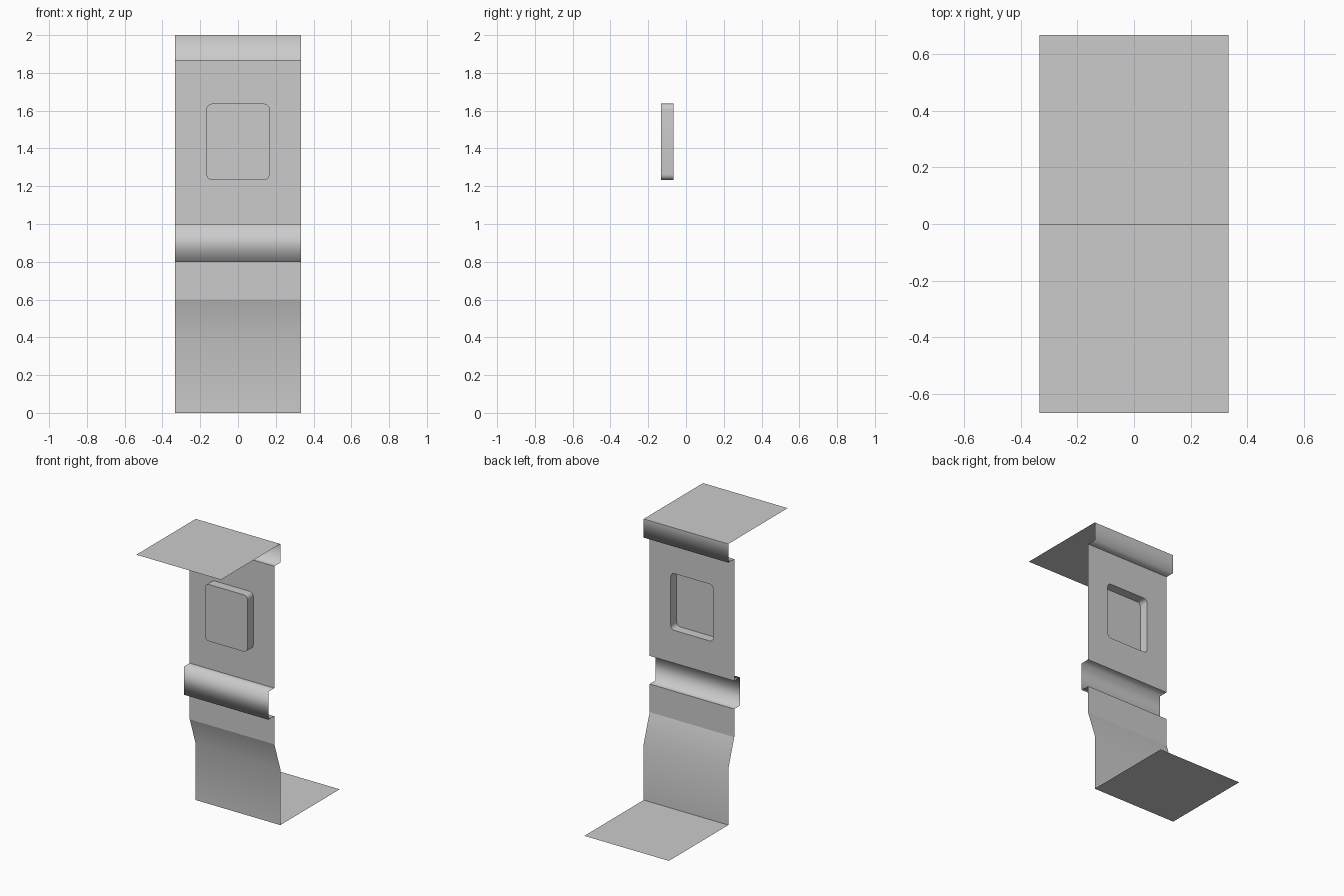
import bpy, bmesh, math

if "Cube" in bpy.data.objects:
    bpy.data.objects.remove(bpy.data.objects["Cube"])

W = 0.333      # half width of the strip
Y1, Y2 = -0.067, -0.133   # panel plane, raised plane


def finish(bm, name):
    mesh = bpy.data.meshes.new(name)
    bm.to_mesh(mesh)
    bm.free()
    obj = bpy.data.objects.new(name, mesh)
    bpy.context.collection.objects.link(obj)
    return obj


def strip(name, profile):
    """Smooth-shaded thin sheet following (y, z) points, W wide each side."""
    bm = bmesh.new()
    rows = [[bm.verts.new((x, y, z)) for x in (-W, W)] for y, z in profile]
    for a, b in zip(rows, rows[1:]):
        bm.faces.new((a[0], a[1], b[1], b[0])).smooth = True
    return finish(bm, name)


def rounded_rect(bm, y, hx, z0, z1, r, n=5):
    """Closed rounded outline, counter-clockwise from the front."""
    centres = [(hx - r, z0 + r), (hx - r, z1 - r), (r - hx, z1 - r), (r - hx, z0 + r)]
    verts = []
    for k, (cx, cz) in enumerate(centres):
        for i in range(n + 1):
            a = math.radians(90 * (k - 1 + i / n))
            verts.append(bm.verts.new((cx + r * math.cos(a), y, cz + r * math.sin(a))))
    return verts


def ring(bm, verts):
    return [bm.edges.new((a, b)) for a, b in zip(verts, verts[1:] + verts[:1])]


# Bent sheet, split where the creases are sharp
strip("bottom_flap", [(0.667, 0), (0, 0)])
strip("lower_wall", [(0, 0), (0, 0.4), (Y1, 0.6)])
strip("middle_wall", [(Y1, 0.6), (Y1, 0.8)])
strip("front_ridge", [(Y1, 0.8), (Y2, 0.8), (Y2, 1.0), (Y1, 1.0)])
strip("top_step", [(Y1, 1.867), (0, 1.867), (0, 2)])
strip("top_flap", [(0, 2), (-0.667, 2)])

# Upper panel with a rounded opening
pad = (0.167, 1.233, 1.637, 0.03)
bm = bmesh.new()
outer = [bm.verts.new((x, Y1, z)) for x, z in ((-W, 1), (W, 1), (W, 1.867), (-W, 1.867))]
edges = ring(bm, outer) + ring(bm, rounded_rect(bm, Y1, *pad))
bmesh.ops.triangle_fill(bm, use_beauty=True, edges=edges, normal=(0, -1, 0))
finish(bm, "upper_panel")

# Raised pad, hollow from behind
bm = bmesh.new()
back = rounded_rect(bm, Y1, *pad)
front = rounded_rect(bm, Y2, *pad)
for i in range(len(back)):
    j = (i + 1) % len(back)
    bm.faces.new((back[i], back[j], front[j], front[i])).smooth = True
bm.faces.new(front)
for e in bm.edges:
    if all(v in front for v in e.verts):
        e.smooth = False
finish(bm, "raised_pad")
